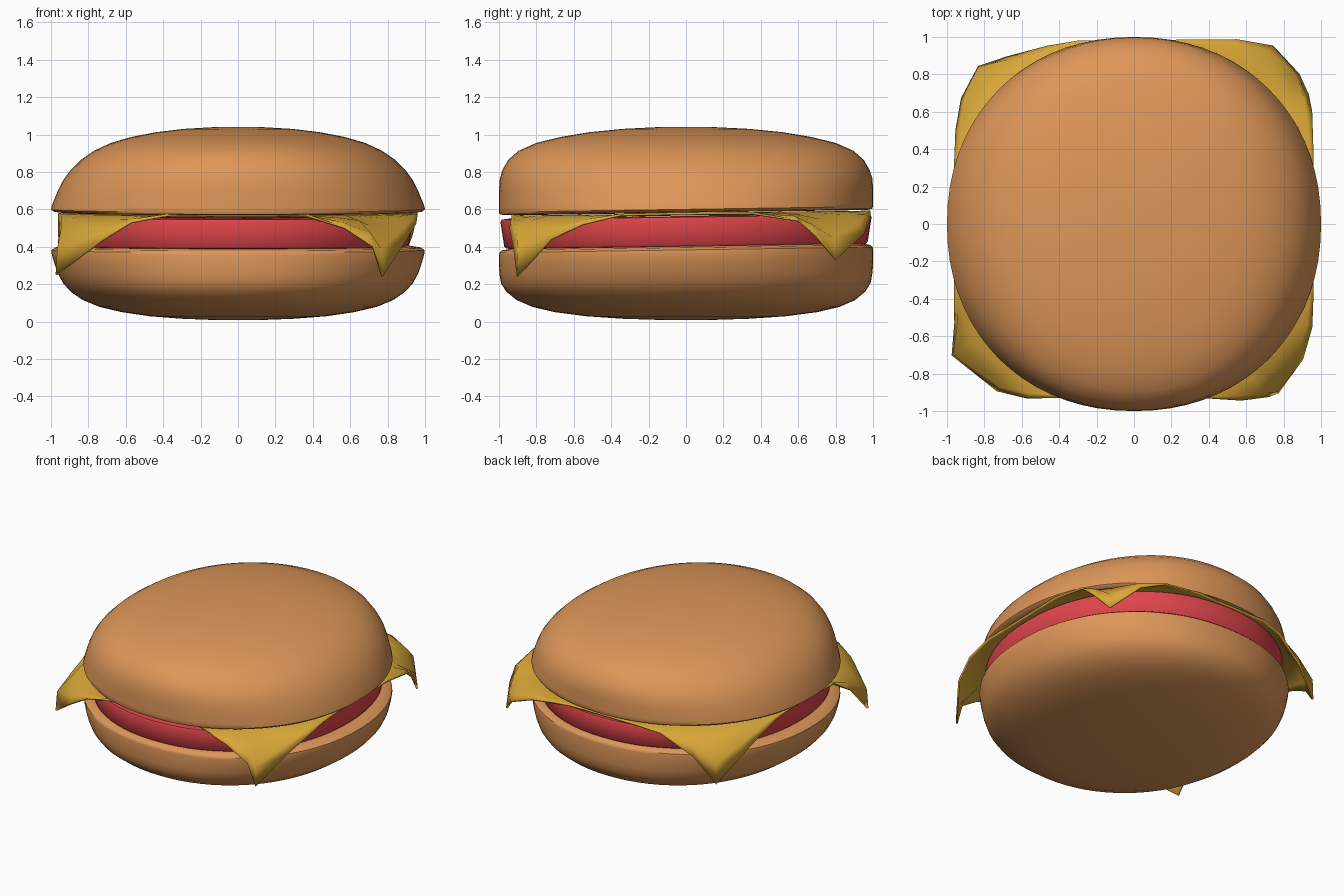
import bpy, bmesh, math
from mathutils import Vector


def material(name, rgb):
    m = bpy.data.materials.new(name)
    m.diffuse_color = (*rgb, 1)
    return m


BUN = material("bread", (0.73, 0.31, 0.10))
MEAT = material("red_filling", (0.74, 0.06, 0.07))
CHEESE = material("cheese_yellow", (0.70, 0.39, 0.04))


def finish(name, bm, mat, angle):
    bmesh.ops.recalc_face_normals(bm, faces=bm.faces)
    me = bpy.data.meshes.new(name)
    bm.to_mesh(me)
    bm.free()
    me.materials.append(mat)
    ob = bpy.data.objects.new(name, me)
    bpy.context.collection.objects.link(ob)
    bpy.ops.object.select_all(action='DESELECT')
    ob.select_set(True)
    bpy.context.view_layer.objects.active = ob
    bpy.ops.object.shade_smooth_by_angle(angle=math.radians(angle))
    return ob


def bridge(bm, rings):
    for a, b in zip(rings, rings[1:]):
        n = len(a)
        for i in range(n):
            j = (i + 1) % n
            bm.faces.new((a[i], a[j], b[j], b[i]))


def squashed_round(name, rows, mat, tilt, power=2.12, n=72):
    """Stack of rounded cross-sections given as (x radius, y radius, z, tilt weight)."""
    bm = bmesh.new()
    rings = []
    for rx, ry, z, w in rows:
        ring = []
        for i in range(n):
            a = 2 * math.pi * i / n
            c, s = math.cos(a), math.sin(a)
            x = rx * math.copysign(abs(c) ** (2 / power), c)
            y = ry * math.copysign(abs(s) ** (2 / power), s)
            ring.append(bm.verts.new((x, y, z + tilt * w * y)))
        rings.append(ring)
    bridge(bm, rings)
    bm.faces.new(rings[0])
    bm.faces.new(rings[-1])
    return finish(name, bm, mat, 40)


# Bottom bun
squashed_round("bottom_bun", [
    (0.12, 0.12, 0.008, 0), (0.30, 0.34, 0.015, 0), (0.47, 0.53, 0.028, 0),
    (0.62, 0.70, 0.05, 0), (0.74, 0.82, 0.078, 0), (0.83, 0.905, 0.115, 0),
    (0.895, 0.96, 0.16, 0.1), (0.935, 0.988, 0.205, 0.2), (0.965, 0.998, 0.26, 0.4),
    (0.985, 1.0, 0.32, 0.7), (0.998, 1.0, 0.37, 1), (0.996, 0.998, 0.383, 1),
    (0.98, 0.985, 0.395, 1), (0.93, 0.94, 0.403, 1), (0.5, 0.5, 0.405, 1)],
    BUN, 0.015)

# Red filling
squashed_round("patty", [
    (0.86, 0.92, 0.398, 1), (0.905, 0.962, 0.403, 1), (0.915, 0.972, 0.415, 1),
    (0.938, 0.992, 0.545, 1), (0.932, 0.985, 0.558, 1), (0.88, 0.93, 0.564, 1)],
    MEAT, 0.013)

# Top bun
squashed_round("top_bun", [
    (0.5, 0.5, 0.582, 1), (0.88, 0.90, 0.582, 1), (0.95, 0.97, 0.583, 1),
    (0.985, 0.995, 0.588, 1), (1.0, 1.0, 0.600, 1), (0.995, 1.0, 0.622, 0.9),
    (0.963, 1.0, 0.70, 0.6), (0.932, 0.997, 0.76, 0.3), (0.895, 0.982, 0.81, 0),
    (0.84, 0.95, 0.865, 0), (0.77, 0.895, 0.913, 0), (0.68, 0.80, 0.955, 0),
    (0.57, 0.67, 0.987, 0), (0.44, 0.52, 1.012, 0), (0.29, 0.34, 1.03, 0),
    (0.12, 0.14, 1.04, 0)], BUN, 0.015)

# Cheese slice: hanging rim around the four corners, anticlockwise
rim = [
    # front left
    (-0.96, -0.33, 0.565), (-0.955, -0.53, 0.44), (-0.97, -0.70, 0.25),
    (-0.73, -0.89, 0.43), (-0.57, -0.93, 0.53), (-0.36, -0.93, 0.572),
    (0.0, -0.93, 0.574),
    # front right
    (0.36, -0.93, 0.572), (0.57, -0.94, 0.50), (0.72, -0.92, 0.40),
    (0.77, -0.90, 0.24), (0.90, -0.72, 0.44), (0.95, -0.55, 0.52),
    (0.96, -0.35, 0.57), (0.955, 0.0, 0.578),
    # back right
    (0.96, 0.35, 0.58), (0.95, 0.60, 0.54), (0.93, 0.69, 0.46),
    (0.88, 0.80, 0.33), (0.74, 0.95, 0.47), (0.55, 0.985, 0.55),
    (0.25, 0.985, 0.588), (0.0, 0.98, 0.588),
    # back left
    (-0.30, 0.98, 0.588), (-0.46, 0.95, 0.56), (-0.68, 0.89, 0.43),
    (-0.83, 0.84, 0.25), (-0.92, 0.67, 0.42), (-0.95, 0.50, 0.51),
    (-0.96, 0.30, 0.57), (-0.955, 0.0, 0.575)]

bm = bmesh.new()
rings = [[], [], [], []]
for p in rim:
    p = Vector(p)
    flat = p.xy.normalized() * min(0.93, p.xy.length - 0.02)
    top = 0.573 + 0.013 * p.y
    drop = top - p.z
    # the sheet bends over the filling, steeper towards the rim
    for ring, t, d in zip(rings, (0, 0.4, 0.8, 1), (0, 0.16, 0.56, 1)):
        xy = flat.lerp(p.xy, t)
        if 0 < t < 1:
            xy *= 1 + 0.12 * drop
        ring.append(bm.verts.new((xy.x, xy.y, top - drop * d)))
bridge(bm, rings)
bm.faces.new(rings[0])
cheese = finish("cheese_slice", bm, CHEESE, 50)
solid = cheese.modifiers.new("thickness", 'SOLIDIFY')
solid.thickness = 0.012
solid.offset = 0
